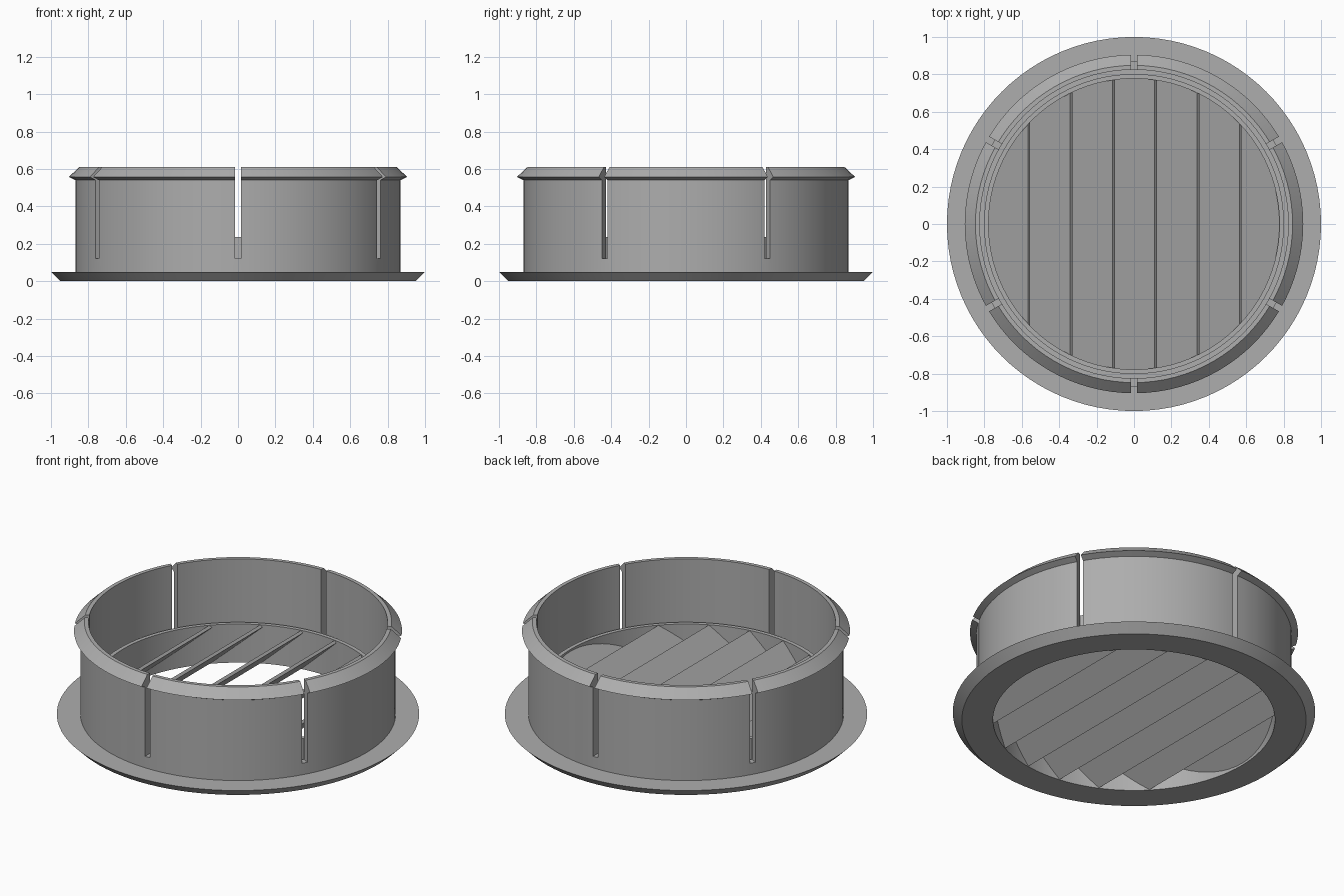
import bpy, bmesh, math
from mathutils import Matrix

if "Cube" in bpy.data.objects:
    bpy.data.objects.remove(bpy.data.objects["Cube"])

SEGMENTS = 96

grey = bpy.data.materials.new("plain grey")
grey.diffuse_color = (0.42, 0.42, 0.42, 1)
grey.use_nodes = True
grey.node_tree.nodes["Principled BSDF"].inputs["Base Color"].default_value = grey.diffuse_color


def make_object(name, bm):
    bmesh.ops.recalc_face_normals(bm, faces=bm.faces)
    mesh = bpy.data.meshes.new(name)
    bm.to_mesh(mesh)
    bm.free()
    mesh.materials.append(grey)
    obj = bpy.data.objects.new(name, mesh)
    bpy.context.collection.objects.link(obj)
    return obj


def revolve(name, profile):
    """Turn a closed (radius, z) outline around the z axis."""
    bm = bmesh.new()
    rings = []
    for i in range(SEGMENTS):
        a = 2 * math.pi * i / SEGMENTS
        rings.append([bm.verts.new((r * math.cos(a), r * math.sin(a), z)) for r, z in profile])
    n = len(profile)
    for i in range(SEGMENTS):
        p, q = rings[i], rings[(i + 1) % SEGMENTS]
        for j in range(n):
            k = (j + 1) % n
            bm.faces.new((p[j], q[j], q[k], p[k]))
    return make_object(name, bm)


def boolean(obj, cutter, operation):
    mod = obj.modifiers.new(operation.lower(), 'BOOLEAN')
    mod.operation = operation
    mod.solver = 'EXACT'
    mod.object = cutter
    bpy.context.view_layer.objects.active = obj
    bpy.ops.object.modifier_apply(modifier=mod.name)
    bpy.data.objects.remove(cutter)


def smooth(obj):
    bpy.ops.object.select_all(action='DESELECT')
    obj.select_set(True)
    bpy.context.view_layer.objects.active = obj
    bpy.ops.object.shade_smooth_by_angle(angle=math.radians(25))


# Flange, snap-in wall with bead, narrow groove and inner ring in one section
housing = revolve("housing", [
    (0.95, 0.0), (1.0, 0.05), (0.87, 0.05), (0.87, 0.54), (0.905, 0.557),
    (0.848, 0.61), (0.825, 0.61), (0.825, 0.05), (0.802, 0.05),
    (0.802, 0.235), (0.778, 0.235), (0.778, 0.0)])

# Six slots that split the wall into spring tabs
bm = bmesh.new()
for i in range(6):
    place = (Matrix.Rotation(math.radians(30 + 60 * i), 4, 'Z')
             @ Matrix.Translation((0.905, 0, 0.42))
             @ Matrix.Diagonal((0.18, 0.034, 0.60, 1)))
    bmesh.ops.create_cube(bm, size=1, matrix=place)
cutter = make_object("slot_cutter", bm)
cutter.hide_render = True
boolean(housing, cutter, 'DIFFERENCE')
smooth(housing)

# Sloping louvre slats, rising towards +x and trimmed to the round opening
PITCH, SLOPE, THICK = 0.226, math.radians(43), 0.018
LENGTH = (PITCH + 0.008) / math.cos(SLOPE)
bm = bmesh.new()
for i in range(-3, 4):
    place = (Matrix.Translation((i * PITCH, 0, 0.118))
             @ Matrix.Rotation(-SLOPE, 4, 'Y')
             @ Matrix.Diagonal((LENGTH, 1.7, THICK, 1)))
    bmesh.ops.create_cube(bm, size=1, matrix=place)
slats = make_object("louvre_slats", bm)
bm = bmesh.new()
bmesh.ops.create_cone(bm, cap_ends=True, segments=SEGMENTS, radius1=0.779,
                      radius2=0.779, depth=1.0)
trim = make_object("slat_trim", bm)
trim.hide_render = True
boolean(slats, trim, 'INTERSECT')
